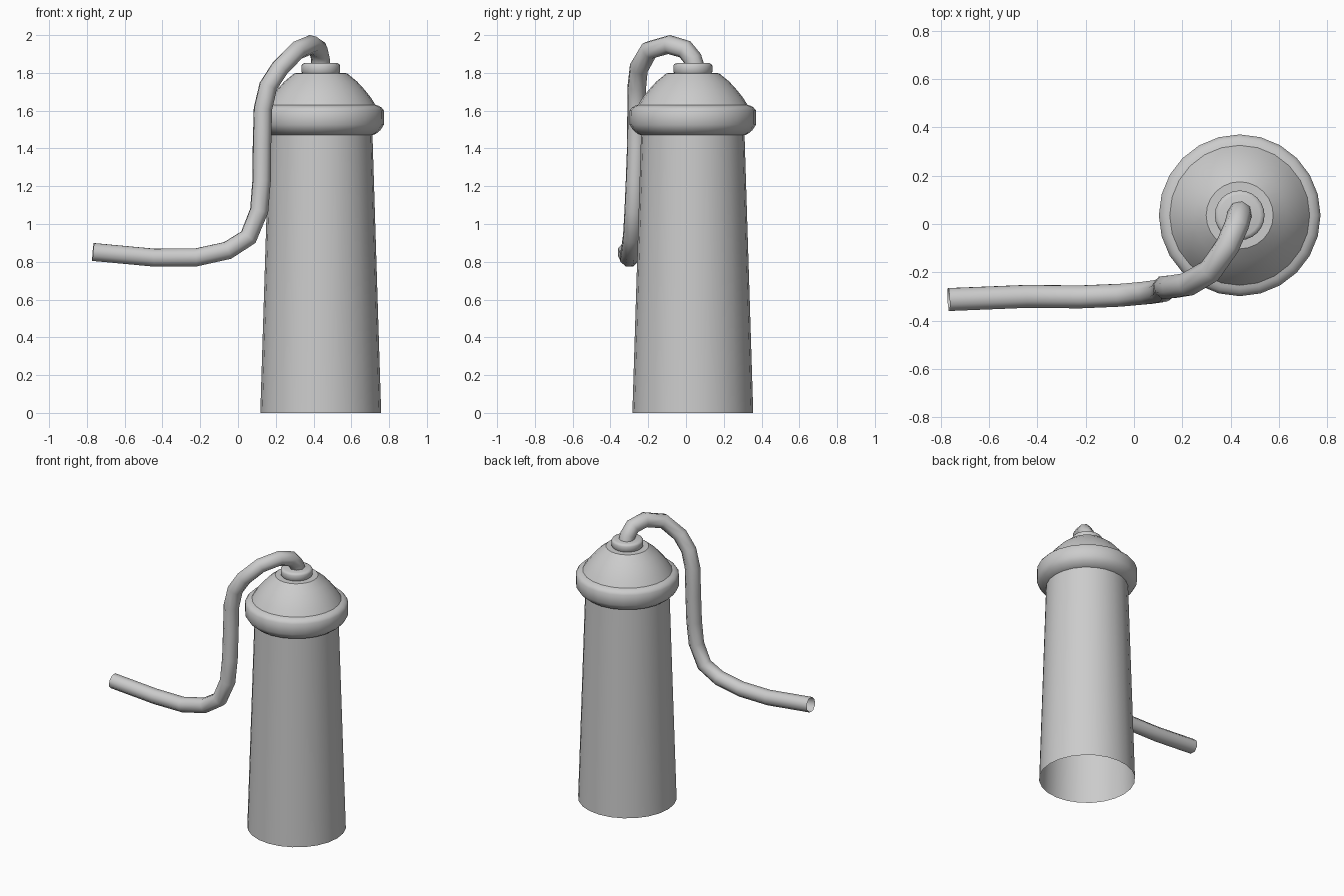
import bpy, bmesh, math

if "Cube" in bpy.data.objects:
    bpy.data.objects.remove(bpy.data.objects["Cube"])

CX, CY = 0.438, 0.036      # axis of the canister
SIDES = 24


def lathe(name, profile, angle=30):
    """Revolve (radius, z) points round the canister axis; radius 0 makes a pole."""
    bm = bmesh.new()
    rings = []
    for r, z in profile:
        n = 1 if r == 0 else SIDES
        rings.append([bm.verts.new((CX + r * math.cos(2 * math.pi * i / SIDES),
                                    CY + r * math.sin(2 * math.pi * i / SIDES), z))
                      for i in range(n)])
    for a, b in zip(rings, rings[1:]):
        for i in range(SIDES):
            j = (i + 1) % SIDES
            if len(b) == 1:
                bm.faces.new((a[i], a[j], b[0]))
            else:
                bm.faces.new((a[i], a[j], b[j], b[i]))
    me = bpy.data.meshes.new(name)
    bm.to_mesh(me)
    bm.free()
    ob = bpy.data.objects.new(name, me)
    bpy.context.collection.objects.link(ob)
    smooth(ob, angle)
    return ob


def smooth(ob, angle):
    bpy.ops.object.select_all(action='DESELECT')
    ob.select_set(True)
    bpy.context.view_layer.objects.active = ob
    bpy.ops.object.shade_smooth_by_angle(angle=math.radians(angle))


# Tapered tank, open at the bottom
lathe("tank_body", [(0.32, 0.0), (0.274, 1.47)])

# Rounded collar round the tank top
lathe("collar", [(0.274, 1.47), (0.292, 1.477), (0.316, 1.497), (0.334, 1.525),
                 (0.335, 1.60), (0.322, 1.617), (0.305, 1.626), (0.29, 1.63)], 50)

# Domed shoulder with a flat top
lathe("shoulder", [(0.29, 1.63), (0.265, 1.67), (0.233, 1.71),
                   (0.192, 1.755), (0.139, 1.798), (0.0, 1.80)], 35)

# Small outlet cap
lathe("outlet_cap", [(0.095, 1.795), (0.103, 1.805), (0.103, 1.838),
                     (0.098, 1.847), (0.085, 1.852), (0.0, 1.852)], 50)

# Hose arching out of the cap, down the side and away to the left
path = [(0.438, 0.045, 1.84), (0.436, 0.035, 1.875), (0.425, -0.005, 1.925),
        (0.388, -0.09, 1.95), (0.315, -0.195, 1.92), (0.222, -0.25, 1.825),
        (0.16, -0.26, 1.73), (0.132, -0.262, 1.61), (0.127, -0.263, 1.42),
        (0.125, -0.27, 1.23), (0.112, -0.277, 1.07), (0.055, -0.285, 0.93),
        (-0.055, -0.295, 0.86), (-0.223, -0.302, 0.823), (-0.445, -0.30, 0.822),
        (-0.768, -0.313, 0.852)]
cu = bpy.data.curves.new("hose", 'CURVE')
cu.dimensions = '3D'
cu.bevel_depth = 0.051
cu.bevel_resolution = 2
sp = cu.splines.new('POLY')
sp.points.add(len(path) - 1)
for p, co in zip(sp.points, path):
    p.co = (*co, 1)
hose = bpy.data.objects.new("hose", cu)
bpy.context.collection.objects.link(hose)
bpy.ops.object.select_all(action='DESELECT')
hose.select_set(True)
bpy.context.view_layer.objects.active = hose
bpy.ops.object.convert(target='MESH')
smooth(bpy.context.object, 60)
